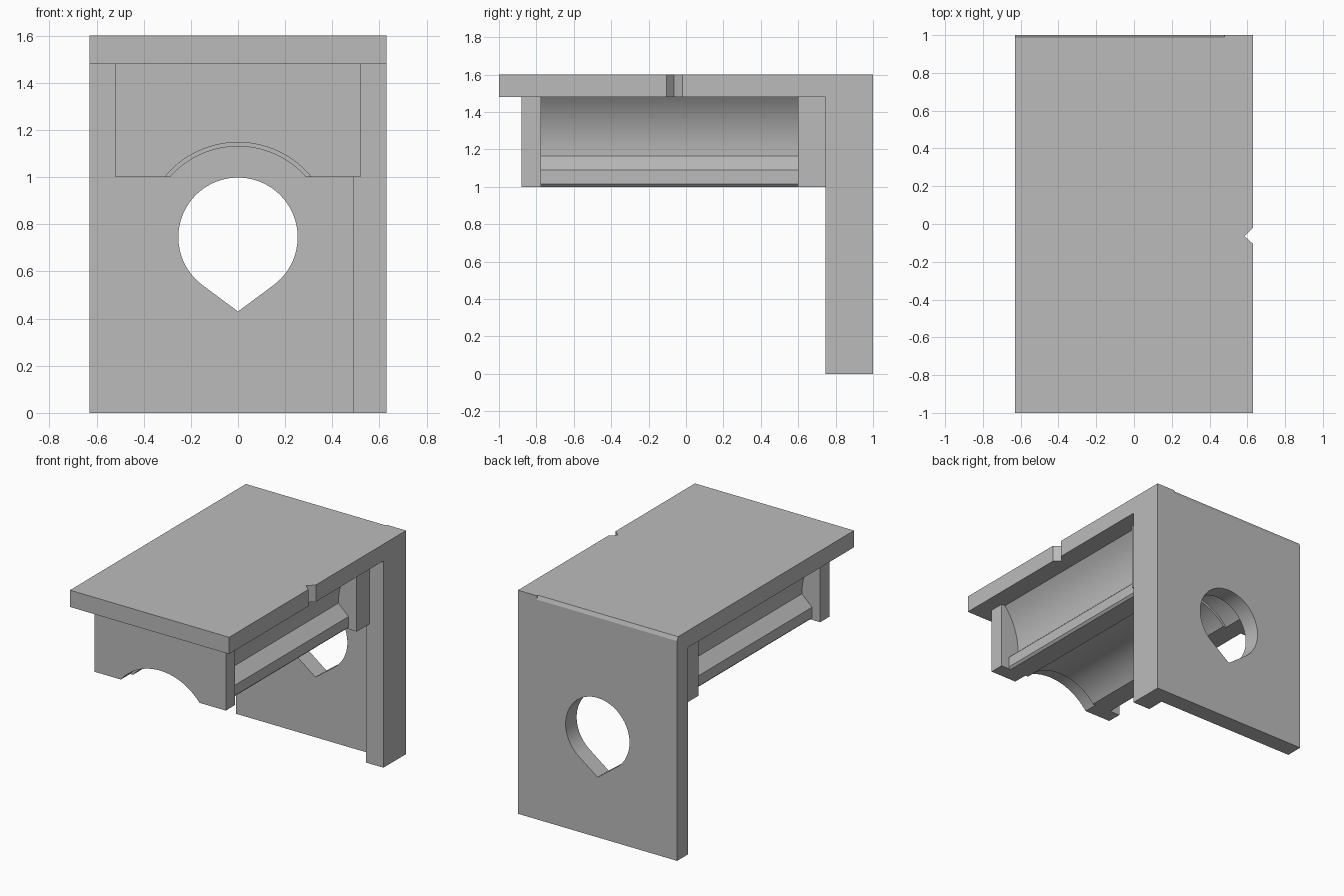
import bpy, bmesh, math

old = bpy.data.objects.get("Cube")
if old:
    bpy.data.objects.remove(old, do_unlink=True)

grey = bpy.data.materials.new("plain_grey")
grey.use_nodes = True
grey.diffuse_color = (0.5, 0.5, 0.5, 1)
grey.node_tree.nodes["Principled BSDF"].inputs["Base Color"].default_value = (0.5, 0.5, 0.5, 1)

PLACE = {
    "x": lambda u, v, d: (d, u, v),
    "y": lambda u, v, d: (u, d, v),
    "z": lambda u, v, d: (u, v, d),
}


def prism(name, profile, axis, start, end):
    """Extrude a flat profile along one axis."""
    bm = bmesh.new()
    rings = [[bm.verts.new(PLACE[axis](u, v, d)) for u, v in profile] for d in (start, end)]
    bm.faces.new(rings[0])
    bm.faces.new(rings[1])
    n = len(profile)
    for i in range(n):
        j = (i + 1) % n
        bm.faces.new((rings[0][i], rings[0][j], rings[1][j], rings[1][i]))
    bmesh.ops.recalc_face_normals(bm, faces=bm.faces)
    mesh = bpy.data.meshes.new(name)
    bm.to_mesh(mesh)
    bm.free()
    mesh.materials.append(grey)
    obj = bpy.data.objects.new(name, mesh)
    bpy.context.collection.objects.link(obj)
    return obj


def activate(obj):
    bpy.ops.object.select_all(action="DESELECT")
    obj.select_set(True)
    bpy.context.view_layer.objects.active = obj


def smooth(obj):
    activate(obj)
    bpy.ops.object.shade_smooth_by_angle(angle=math.radians(20))


def cut(obj, cutter):
    cutter.hide_render = True
    mod = obj.modifiers.new("cut", "BOOLEAN")
    mod.operation = "DIFFERENCE"
    mod.solver = "EXACT"
    mod.object = cutter
    activate(obj)
    bpy.ops.object.modifier_apply(modifier=mod.name)
    bpy.data.objects.remove(cutter, do_unlink=True)


def arc(radius, a0, a1, steps, cx=0, cz=0):
    return [(cx + radius * math.cos(a0 + (a1 - a0) * i / steps),
             cz + radius * math.sin(a0 + (a1 - a0) * i / steps)) for i in range(steps + 1)]


def rect(u0, u1, v0, v1):
    return [(u0, v0), (u1, v0), (u1, v1), (u0, v1)]


W, TOP, UNDER, FOOT, AXIS = 0.63, 1.6, 1.48, 1.0, 0.745


def arch(radius):
    """Underside arch running from right foot to left foot."""
    a = math.asin((FOOT - AXIS) / radius)
    return arc(radius, a, math.pi - a, 32, 0, AXIS)


# Top plate with a V notch in one long edge
notch = [(W, -0.105), (0.585, -0.065), (W, -0.02)]
top_plate = prism("top_plate", [(-W, -1), (W, -1)] + notch + [(W, 1), (-W, 1)], "z", UNDER, TOP)
cut(top_plate, prism("edge_cutter", [(1.003, 1.565), (0.987, 1.605), (1.02, 1.605)], "x", -0.7, 0.48))

# Back wall with a teardrop hole
back_wall = prism("back_wall", rect(-W, W, 0, UNDER), "y", 0.875, 1)
r, tip = 0.253, 0.43
tangent = math.acos(r / (AXIS - tip))
teardrop = [(0, tip)] + arc(r, tangent - math.pi / 2, 1.5 * math.pi - tangent, 56, 0, AXIS)
cut(back_wall, prism("hole_cutter", teardrop, "y", 0.8, 1.1))
smooth(back_wall)

# Stiffening rib along one side of the wall
prism("side_rib", rect(0.49, W, 0, UNDER), "y", 0.745, 0.875)

# End blocks with arched undersides
block = [(-0.52, UNDER), (0.52, UNDER), (0.52, FOOT)] + arch(0.402) + [(-0.52, FOOT)]
for name, y0, y1 in (("front_block", -0.88, -0.775), ("rear_block", 0.6, 0.875)):
    smooth(prism(name, block, "y", y0, y1))

# Saddle between the blocks: flared neck, sloped ledge, arched trough
rise, flare = UNDER - 1.165, 0.115
neck_r = (rise ** 2 + flare ** 2) / (2 * flare)
neck = arc(neck_r, math.pi - math.asin(rise / neck_r), math.pi, 12, 0.375 + neck_r, 1.165)
side = neck + [(0.455, 1.09), (0.455, 1.015), (0.44, FOOT)]
left = [(-x, z) for x, z in reversed(side)]
smooth(prism("saddle", side + arch(0.385) + left, "y", -0.775, 0.6))
